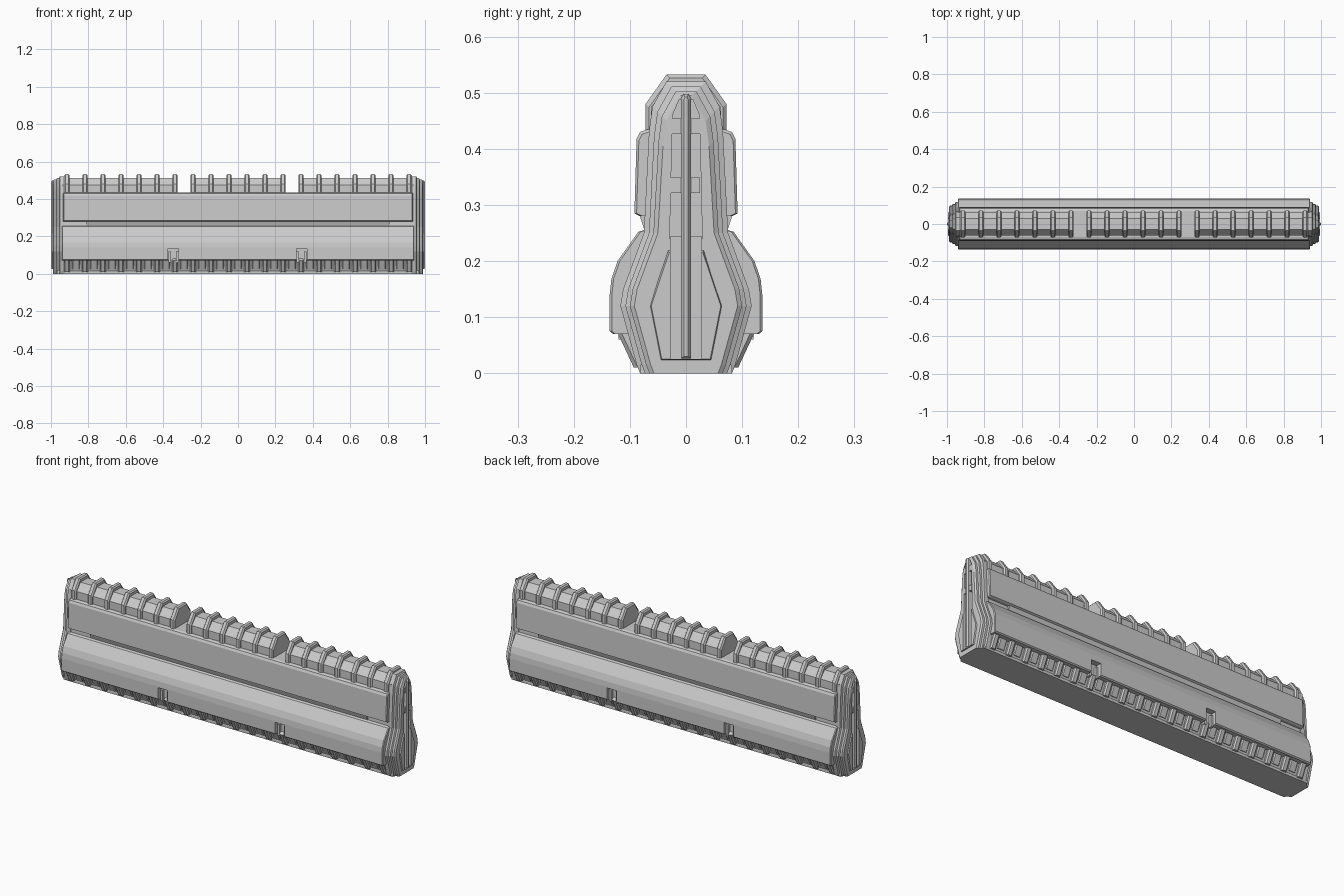
import bpy, bmesh

if "Cube" in bpy.data.objects:
    bpy.data.objects.remove(bpy.data.objects["Cube"])

def loft(name, sections):
    """Skin mirrored half-profiles (y, z), bottom to top, placed at successive x."""
    bm = bmesh.new()
    rings = []
    for x, half in sections:
        pts = half + [(-y, z) for y, z in reversed(half)]
        rings.append([bm.verts.new((x, y, z)) for y, z in pts])
    n = len(rings[0])
    for a, b in zip(rings, rings[1:]):
        for i in range(n):
            j = (i + 1) % n
            bm.faces.new((a[i], a[j], b[j], b[i]))
    bm.faces.new(rings[0])
    bm.faces.new(rings[-1])
    bmesh.ops.recalc_face_normals(bm, faces=bm.faces)
    me = bpy.data.meshes.new(name)
    bm.to_mesh(me)
    bm.free()
    ob = bpy.data.objects.new(name, me)
    bpy.context.collection.objects.link(ob)
    return ob

def inset(half, d):
    return [(y - d, z - d if z > 0.4 else z) for y, z in half]

def prism(name, half, x0, x1, chamfer=0.0):
    if not chamfer:
        return loft(name, [(x0, half), (x1, half)])
    small, c = inset(half, chamfer), chamfer
    return loft(name, [(x0, small), (x0 + c, half), (x1 - c, half), (x1, small)])

def box(name, x0, x1, y0, y1, z0, z1):
    bm = bmesh.new()
    bmesh.ops.create_cube(bm, size=1)
    for v in bm.verts:
        v.co = ((x0 + x1) / 2 + v.co.x * (x1 - x0),
                (y0 + y1) / 2 + v.co.y * (y1 - y0),
                (z0 + z1) / 2 + v.co.z * (z1 - z0))
    bmesh.ops.recalc_face_normals(bm, faces=bm.faces)
    me = bpy.data.meshes.new(name)
    bm.to_mesh(me)
    bm.free()
    ob = bpy.data.objects.new(name, me)
    bpy.context.collection.objects.link(ob)
    return ob

def cut(ob, cutter):
    cutter.hide_render = True
    m = ob.modifiers.new("cut", 'BOOLEAN')
    m.operation, m.solver, m.object = 'DIFFERENCE', 'EXACT', cutter
    bpy.context.view_layer.objects.active = ob
    bpy.ops.object.modifier_apply(modifier=m.name)

def drop(ob):
    bpy.data.objects.remove(ob, do_unlink=True)

# Base plate and inner core
prism("base_plate", [(0.082, 0), (0.082, 0.012), (0.078, 0.02)], -0.965, 0.965)
prism("core", [(0.078, 0.01), (0.105, 0.075), (0.105, 0.16), (0.07, 0.25), (0.062, 0.43)], -0.94, 0.94)

# Side armour: lower bulge, lip and upper plate
bulge = prism("lower_armour", [(0.115, 0.07), (0.130, 0.07), (0.136, 0.075), (0.136, 0.14), (0.133, 0.168),
              (0.122, 0.2), (0.085, 0.252), (0.072, 0.256)], -0.942, 0.942, 0.004)
prism("armour_lip", [(0.075, 0.258), (0.084, 0.285)], -0.81, 0.81)
prism("upper_armour", [(0.082, 0.28), (0.092, 0.285), (0.088, 0.418), (0.082, 0.43), (0.07, 0.434)],
      -0.935, 0.935, 0.004)

# Notches in the lower armour with a small bracket inside
for x in (-0.345, 0.34):
    for s in (-1, 1):
        c = box("notch_cutter", x - 0.028, x + 0.028, min(s * 0.106, s * 0.2), max(s * 0.106, s * 0.2), 0.05, 0.135)
        cut(bulge, c)
        drop(c)
        for k in (-1, 1):
            box("notch_bracket", x + k * 0.02 - 0.006, x + k * 0.02 + 0.006,
                min(s * 0.09, s * 0.12), max(s * 0.09, s * 0.12), 0.06, 0.12)

# Top spine tube in three lengths, leaving two open gaps
spine = [(0.062, 0.42), (0.062, 0.475), (0.03, 0.512)]
for a, b in ((-0.94, -0.33), (-0.25, 0.25), (0.33, 0.94)):
    prism("spine_tube", spine, a, b)

# Ribs along the spine and under the armour
top_rib = [(0.072, 0.425), (0.072, 0.48), (0.035, 0.532)]
low_rib = [(0.093, 0.01), (0.121, 0.07), (0.1, 0.085)]
for i in range(20):
    x = -0.915 + i * 1.83 / 19
    prism("top_rib", top_rib, x - 0.014, x + 0.014, 0.006)
    prism("lower_rib", low_rib, x - 0.016, x + 0.016, 0.007)
    if i < 19:
        prism("lower_tile", [(0.088, 0.025), (0.109, 0.07), (0.1, 0.08)], x + 0.026, x + 0.07, 0.006)

# Stepped end caps with recessed channel, rod and clamps
outer = [(0.082, 0.0), (0.088, 0.015), (0.117, 0.12), (0.112, 0.15), (0.075, 0.25),
         (0.066, 0.43), (0.06, 0.475), (0.035, 0.52)]
steps = [(0.93, 0), (0.953, 0), (0.957, 0.009), (0.968, 0.009), (0.972, 0.017),
         (0.983, 0.017), (0.989, 0.025)]
for s in (-1, 1):
    cap = loft("end_cap", [(s * x, inset(outer, d)) for x, d in steps])
    plate = loft("cap_plate", [(s * 0.98, [(0.047, 0.022), (0.066, 0.12), (0.034, 0.225)]),
                               (s * 0.995, [(0.043, 0.025), (0.062, 0.12), (0.03, 0.215)])])
    lo, hi = sorted((s * 0.955, s * 1.1))
    low = box("channel_cutter", lo, hi, -0.028, 0.028, 0.025, 0.244)
    lo, hi = sorted((s * 0.97, s * 1.1))
    high = loft("slot_cutter", [(lo, [(0.029, 0.24), (0.024, 0.46), (0.012, 0.488)]),
                                (hi, [(0.029, 0.24), (0.024, 0.46), (0.012, 0.488)])])
    cut(cap, low)
    cut(cap, high)
    cut(plate, low)
    drop(low)
    drop(high)
    loft("end_rod", [(s * 0.95, [(0.009, 0.026), (0.009, 0.49), (0.004, 0.498)]),
                     (s * 0.993, [(0.009, 0.026), (0.009, 0.49), (0.004, 0.498)]),
                     (s * 1.0, [(0.004, 0.03), (0.004, 0.487), (0.002, 0.492)])])
    for z in (0.335, 0.44):
        lo, hi = sorted((s * 0.965, s * 0.99))
        box("rod_clamp", lo, hi, -0.027, 0.025, z - 0.014, z + 0.014)
